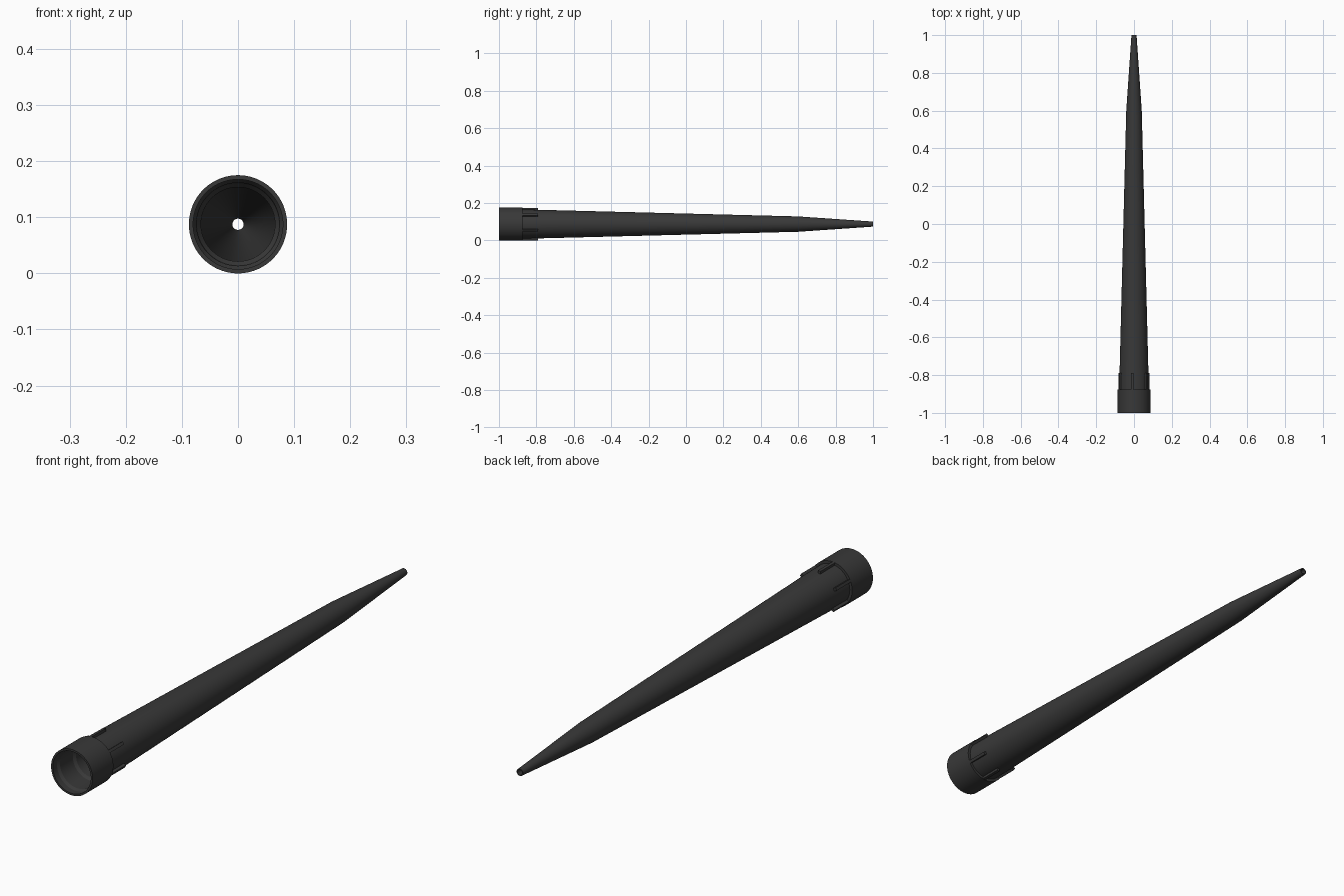
import bpy, bmesh, math
from mathutils import Matrix, Vector

if "Cube" in bpy.data.objects:
    bpy.data.objects.remove(bpy.data.objects["Cube"])

R = 0.0875   # collar radius, also height of the axis
SEG = 96

mat = bpy.data.materials.new("black_plastic")
mat.diffuse_color = (0.04, 0.04, 0.04, 1)
mat.use_nodes = True
mat.node_tree.nodes["Principled BSDF"].inputs["Base Color"].default_value = mat.diffuse_color


def finish(bm, name):
    bmesh.ops.recalc_face_normals(bm, faces=bm.faces)
    me = bpy.data.meshes.new(name)
    bm.to_mesh(me)
    bm.free()
    ob = bpy.data.objects.new(name, me)
    bpy.context.collection.objects.link(ob)
    me.materials.append(mat)
    return ob


# Hollow tapered tube: closed (radius, y) profile, outside then bore
profile = [(0.080, -1.0), (R, -1.0), (R, -0.875), (0.0775, -0.875),
           (0.0765, -0.79), (0.041, 0.6), (0.0135, 1.0),
           (0.010, 1.0), (0.033, 0.6), (0.065, -0.79), (0.066, -0.88),
           (0.073, -0.89), (0.074, -0.965), (0.080, -0.975)]
bm = bmesh.new()
rings = []
for i in range(SEG):
    a = 2 * math.pi * i / SEG
    rings.append([bm.verts.new((r * math.cos(a), y, R + r * math.sin(a)))
                  for r, y in profile])
n = len(profile)
for i in range(SEG):
    p, q = rings[i], rings[(i + 1) % SEG]
    for j in range(n):
        k = (j + 1) % n
        bm.faces.new((p[j], p[k], q[k], q[j]))
body = finish(bm, "tapered_tube")
bpy.context.view_layer.objects.active = body
body.select_set(True)
bpy.ops.object.shade_smooth_by_angle(angle=math.radians(25))

# Six thin ribs running forward from the collar
bm = bmesh.new()
for i in range(6):
    a = math.radians(96 + 60 * i)
    m = (Matrix.Translation(Vector((0, -0.834, R)))
         @ Matrix.Rotation(-a, 4, 'Y')
         @ Matrix.Translation(Vector((0.0795, 0, 0)))
         @ Matrix.Diagonal((0.015, 0.088, 0.011, 1)))
    bmesh.ops.create_cube(bm, size=1, matrix=m)
finish(bm, "collar_ribs")
